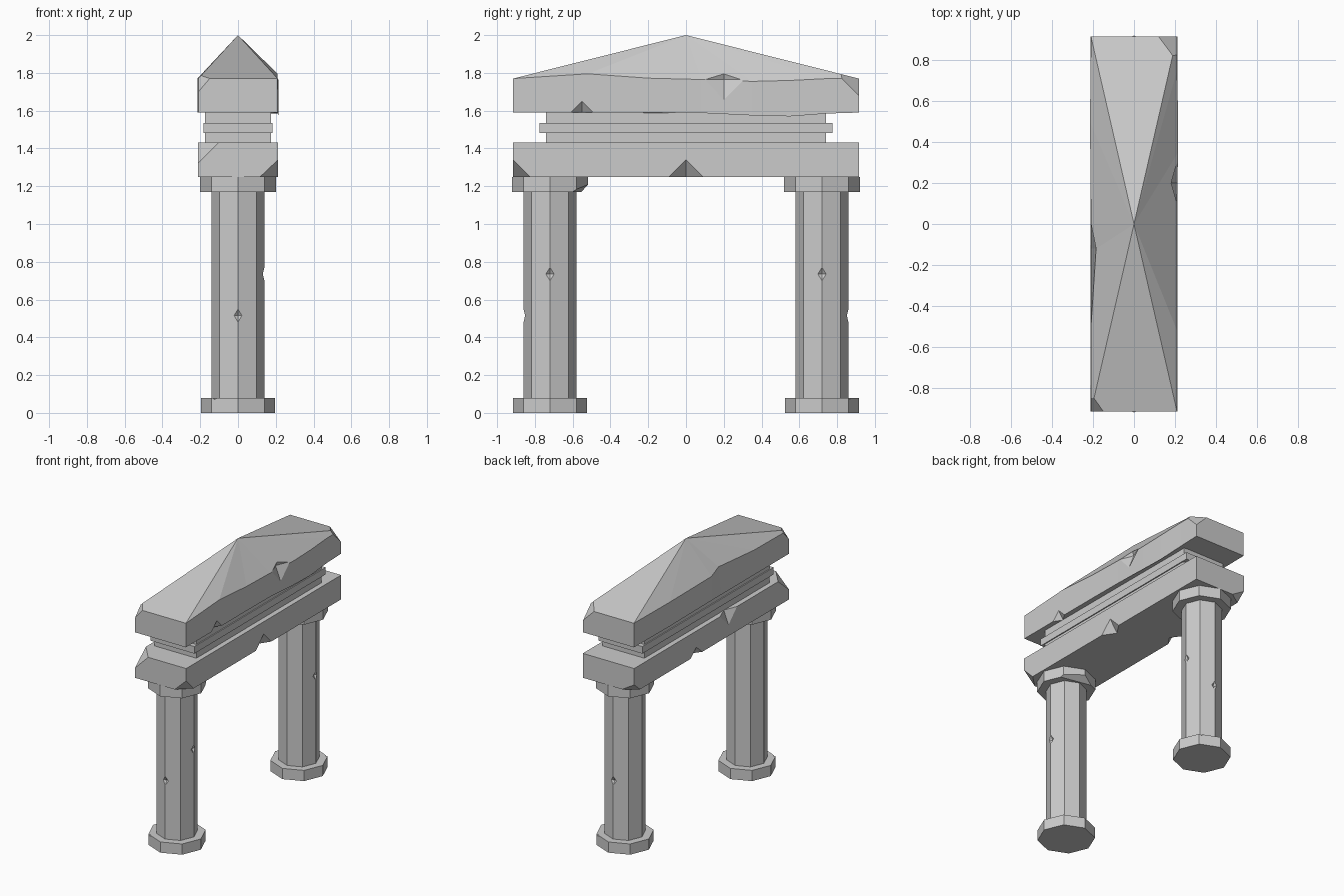
import bpy, bmesh, math
from mathutils import Vector

if "Cube" in bpy.data.objects:
    bpy.data.objects.remove(bpy.data.objects["Cube"])


def finish(name, bm):
    bmesh.ops.recalc_face_normals(bm, faces=bm.faces[:])
    me = bpy.data.meshes.new(name)
    bm.to_mesh(me)
    bm.free()
    ob = bpy.data.objects.new(name, me)
    bpy.context.collection.objects.link(ob)
    return ob


def loft(rings, apex=None):
    """Skin equal-length rings; close with a cap or an apex."""
    bm = bmesh.new()
    vs = [[bm.verts.new(p) for p in r] for r in rings]
    n = len(vs[0])
    for a, b in zip(vs, vs[1:]):
        for i in range(n):
            bm.faces.new((a[i], a[(i + 1) % n], b[(i + 1) % n], b[i]))
    bm.faces.new(vs[0][::-1])
    if apex:
        t = bm.verts.new(apex)
        for i in range(n):
            bm.faces.new((vs[-1][i], vs[-1][(i + 1) % n], t))
    else:
        bm.faces.new(vs[-1])
    bmesh.ops.recalc_face_normals(bm, faces=bm.faces[:])
    return bm


def box(hx, hy, z0, z1):
    pts = [(-hx, -hy), (hx, -hy), (hx, hy), (-hx, hy)]
    return loft([[(x, y, z) for x, y in pts] for z in (z0, z1)])


def octagon(r, cy, z0, z1):
    return loft([[(r * math.cos(i * math.pi / 4), cy + r * math.sin(i * math.pi / 4), z)
                  for i in range(8)] for z in (z0, z1)])


def slice_corner(bm, corner, off):
    """Cut a corner off; off = signed outward offsets along x, y, z."""
    c, o = Vector(corner), Vector(off)
    bmesh.ops.bisect_plane(bm, geom=bm.verts[:] + bm.edges[:] + bm.faces[:],
                           plane_co=c - Vector((o.x, 0, 0)),
                           plane_no=Vector((1 / o.x, 1 / o.y, 1 / o.z)).normalized(),
                           clear_outer=True)
    edges = [e for e in bm.edges if e.is_boundary]
    if edges:
        bmesh.ops.holes_fill(bm, edges=edges)


def notch(ob, centre, radii):
    """Carve a diamond-shaped chip."""
    bm = bmesh.new()
    for i in range(3):
        for s in (-1, 1):
            p = Vector(centre)
            p[i] += s * radii[i]
            bm.verts.new(p)
    bmesh.ops.convex_hull(bm, input=bm.verts[:])
    cutter = finish("chip_cutter", bm)
    cutter.hide_render = True
    mod = ob.modifiers.new("chip", 'BOOLEAN')
    mod.operation, mod.solver, mod.object = 'DIFFERENCE', 'EXACT', cutter
    bpy.context.view_layer.update()
    me = bpy.data.meshes.new_from_object(ob.evaluated_get(bpy.context.evaluated_depsgraph_get()))
    ob.modifiers.clear()
    ob.data = me
    bpy.data.objects.remove(cutter)


# Columns
for s, tag in ((-1, "front"), (1, "back")):
    cy = 0.72 * s
    base = finish(tag + "_column_base", octagon(0.197, cy, 0, 0.08))
    shaft = finish(tag + "_column_shaft", octagon(0.14, cy, 0.08, 1.17))
    notch(shaft, (0.14, cy, 0.735), (0.02, 0.04, 0.035))
    notch(shaft, (0, cy + 0.14 * s, 0.515), (0.035, 0.02, 0.035))
    notch(base, (-0.125 * -s, cy + 0.155 * s, 0.08), (0.02, 0.02, 0.02))
    bm = octagon(0.2, cy, 1.17, 1.25)
    if s < 0:
        slice_corner(bm, (0.05, cy + 0.2, 1.17), (0.3, 0.06, -0.045))
    finish(tag + "_column_capital", bm)

# Lower beam
bm = box(0.212, 0.915, 1.25, 1.432)
slice_corner(bm, (-0.212, -0.915, 1.432), (-0.11, -0.13, 0.11))
slice_corner(bm, (0.212, -0.915, 1.25), (0.095, -0.09, -0.09))
slice_corner(bm, (-0.212, 0.915, 1.25), (-0.1, 0.07, -0.06))
beam = finish("lower_beam", bm)
notch(beam, (0.212, 0, 1.25), (0.06, 0.09, 0.09))
notch(beam, (-0.212, 0.18, 1.25), (0.05, 0.07, 0.06))
notch(beam, (-0.212, -0.2, 1.432), (0.04, 0.1, 0.1))

# Recessed neck and band
finish("neck", box(0.174, 0.74, 1.432, 1.59))
finish("neck_band", box(0.182, 0.775, 1.482, 1.535))

# Roof slab with worn eaves rising to a point: x, y, eave z, bottom z
outline = [(-0.21, -0.915, 1.77, 1.59), (0.21, -0.915, 1.77, 1.59),
           (0.21, -0.52, 1.795, 1.59), (0.21, -0.2, 1.772, 1.59),
           (0.21, 0.08, 1.765, 1.588), (0.215, 0.35, 1.755, 1.575),
           (0.215, 0.55, 1.76, 1.57), (0.21, 0.75, 1.77, 1.585),
           (0.21, 0.915, 1.77, 1.59), (-0.21, 0.915, 1.77, 1.59),
           (-0.215, 0.5, 1.77, 1.59), (-0.21, 0.0, 1.77, 1.59),
           (-0.185, -0.12, 1.79, 1.59), (-0.21, -0.5, 1.775, 1.59)]
bottom = [(math.copysign(max(abs(x), 0.21), x), y, zb) for x, y, ze, zb in outline]
eave = [(x, y, ze) for x, y, ze, zb in outline]
bm = loft([bottom, eave], apex=(0, 0, 2.0))
slice_corner(bm, (0.21, 0.915, 1.77), (0.09, 0.09, 0.09))
slice_corner(bm, (-0.21, -0.915, 1.77), (-0.06, -0.065, 0.07))
roof = finish("roof", bm)
notch(roof, (0.215, 0.2, 1.765), (0.045, 0.11, 0.115))
notch(roof, (0.21, -0.55, 1.59), (0.04, 0.06, 0.06))
